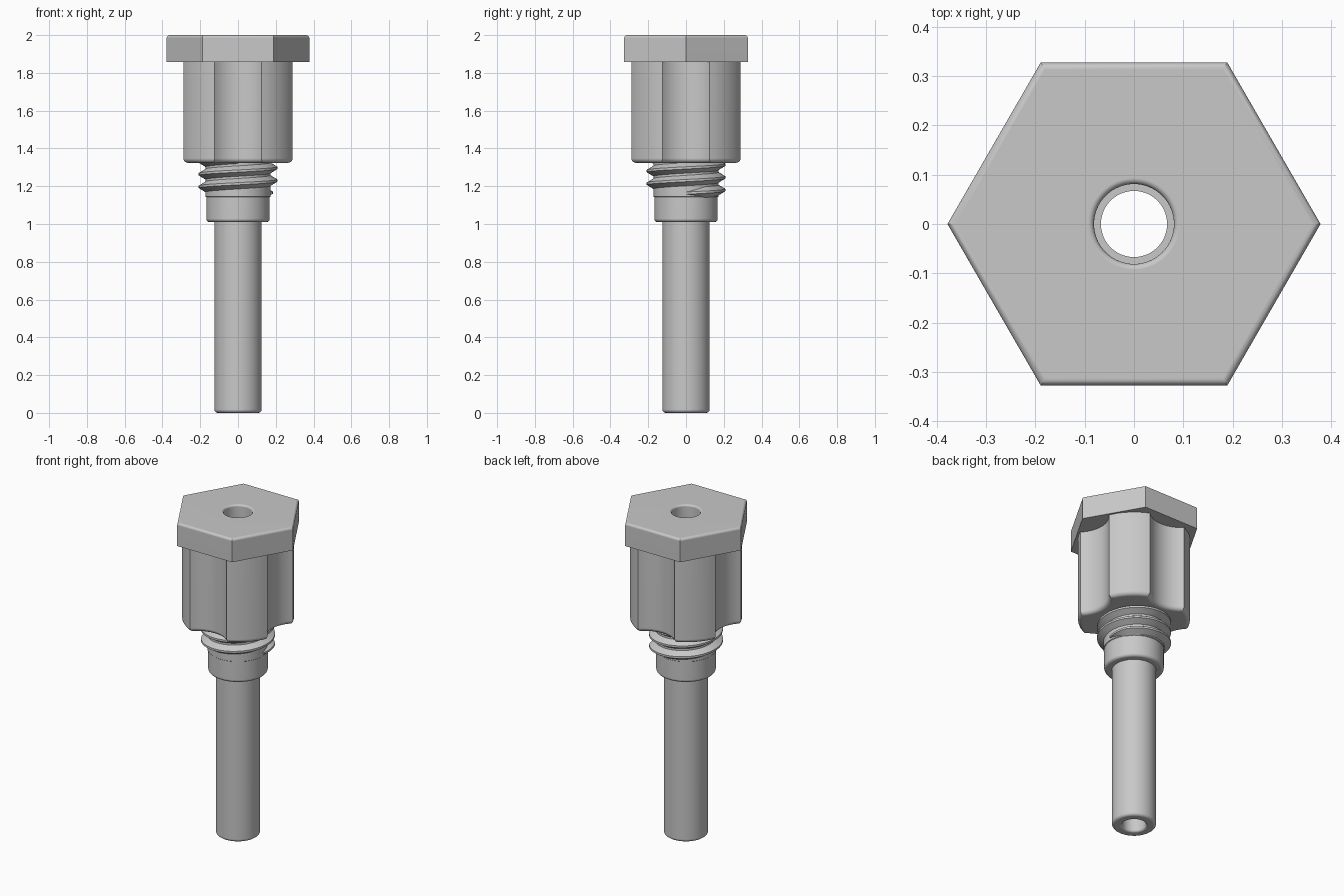
import bpy, bmesh
from math import sin, cos, pi, radians

if "Cube" in bpy.data.objects:
    bpy.data.objects.remove(bpy.data.objects["Cube"])

metal = bpy.data.materials.new("grey_metal")
metal.use_nodes = True
GREY = (0.58, 0.58, 0.58, 1)
metal.diffuse_color = GREY
metal.node_tree.nodes["Principled BSDF"].inputs["Base Color"].default_value = GREY


def finish(bm, name):
    bmesh.ops.recalc_face_normals(bm, faces=bm.faces[:])
    mesh = bpy.data.meshes.new(name)
    bm.to_mesh(mesh)
    bm.free()
    mesh.materials.append(metal)
    obj = bpy.data.objects.new(name, mesh)
    bpy.context.collection.objects.link(obj)
    return obj


def activate(obj):
    bpy.ops.object.select_all(action="DESELECT")
    obj.select_set(True)
    bpy.context.view_layer.objects.active = obj


def lathe(name, profile, steps=64):
    """Solid of revolution from (radius, z) points, capped at both ends."""
    bm = bmesh.new()
    rings = [[bm.verts.new((r * cos(2 * pi * i / steps), r * sin(2 * pi * i / steps), z))
              for i in range(steps)] for r, z in profile]
    for low, high in zip(rings, rings[1:]):
        for i in range(steps):
            j = (i + 1) % steps
            bm.faces.new((low[i], low[j], high[j], high[i]))
    bm.faces.new(rings[0])
    bm.faces.new(rings[-1])
    return finish(bm, name)


def prism(name, outline, z0, z1, round_z, radius):
    """Extruded outline with the rim at height round_z rounded over."""
    bm = bmesh.new()
    base = bm.faces.new([bm.verts.new((x, y, z0)) for x, y in outline])
    top = bmesh.ops.extrude_face_region(bm, geom=[base], use_keep_orig=True)["geom"]
    bmesh.ops.translate(bm, vec=(0, 0, z1 - z0),
                        verts=[v for v in top if isinstance(v, bmesh.types.BMVert)])
    bmesh.ops.recalc_face_normals(bm, faces=bm.faces[:])
    rim = [e for e in bm.edges if all(abs(v.co.z - round_z) < 1e-4 for v in e.verts)]
    bmesh.ops.bevel(bm, geom=rim, offset=radius, segments=4, profile=0.5, affect="EDGES")
    return finish(bm, name)


def arc(cx, cy, r, start, end, n=5):
    """Points of a circular arc, angles in degrees."""
    angles = [radians(start + (end - start) * i / (n - 1)) for i in range(n)]
    return [(cx + r * cos(a), cy + r * sin(a)) for a in angles]


# Hexagonal head
head = prism("hex_head", [(0.378 * cos(k * pi / 3), 0.378 * sin(k * pi / 3)) for k in range(6)],
             1.857, 2.0, 2.0, 0.015)

# Fluted body: a round barrel with a concave flute on each of the four sides
quarter = arc(0.415, 0, 0.177, 225, 135, 15) + arc(0, 0, 0.316, 23.3, 66.7, 10)[1:-1]
outline = []
for k in range(4):
    c, s = cos(k * pi / 2), sin(k * pi / 2)
    outline += [(x * c - y * s, x * s + y * c) for x, y in quarter]
body = prism("fluted_body", outline, 1.323, 1.857, 1.323, 0.025)

# Stem: long tube, collar and thread core
f = 0.018
stem = lathe("stem", arc(0.125 - f, f, f, -90, 0) + [(0.125, 1.01)]
             + arc(0.168 - f, 1.01 + f, f, -90, 0) + [(0.168, 1.142), (0.172, 1.145), (0.172, 1.323)])

# Stepped bore through every part, rounded at both mouths
bore = lathe("bore_cutter", [(0.081, -0.01)] + arc(0.081, 0.014, 0.014, 270, 180)
             + [(0.067, 1.28), (0.081, 1.28)] + arc(0.093, 1.988, 0.012, 180, 90) + [(0.093, 2.01)])
for part in (head, body, stem):
    activate(part)
    cut = part.modifiers.new("bore", "BOOLEAN")
    cut.operation = "DIFFERENCE"
    cut.solver = "EXACT"
    cut.object = bore
    bpy.ops.object.modifier_apply(modifier=cut.name)
bpy.data.objects.remove(bore)

# Screw thread: V-shaped ridge swept along a helix, fading in at the start
PITCH, STEPS, TURNS = 0.067, 48, 2.75
bm = bmesh.new()
previous = None
for i in range(int(STEPS * TURNS) + 1):
    a = 2 * pi * i / STEPS
    z = 1.163 + PITCH * i / STEPS
    grow = min(1, 0.2 + i / 6)
    crest = 0.172 + 0.036 * grow
    section = [bm.verts.new((r * cos(a), r * sin(a), z + dz)) for r, dz in
               ((0.165, -0.032 * grow), (crest, -0.006), (crest, 0.006), (0.165, 0.032 * grow))]
    if previous:
        for k in range(4):
            n = (k + 1) % 4
            bm.faces.new((previous[k], previous[n], section[n], section[k]))
    else:
        bm.faces.new(section)
    previous = section
bm.faces.new(previous)
thread = finish(bm, "screw_thread")

# Smooth shading with crisp edges and flat-looking faces
for part in (head, body, stem, thread):
    activate(part)
    bpy.ops.object.shade_smooth_by_angle(angle=radians(32))
    part.modifiers.new("even_normals", "WEIGHTED_NORMAL").keep_sharp = True
